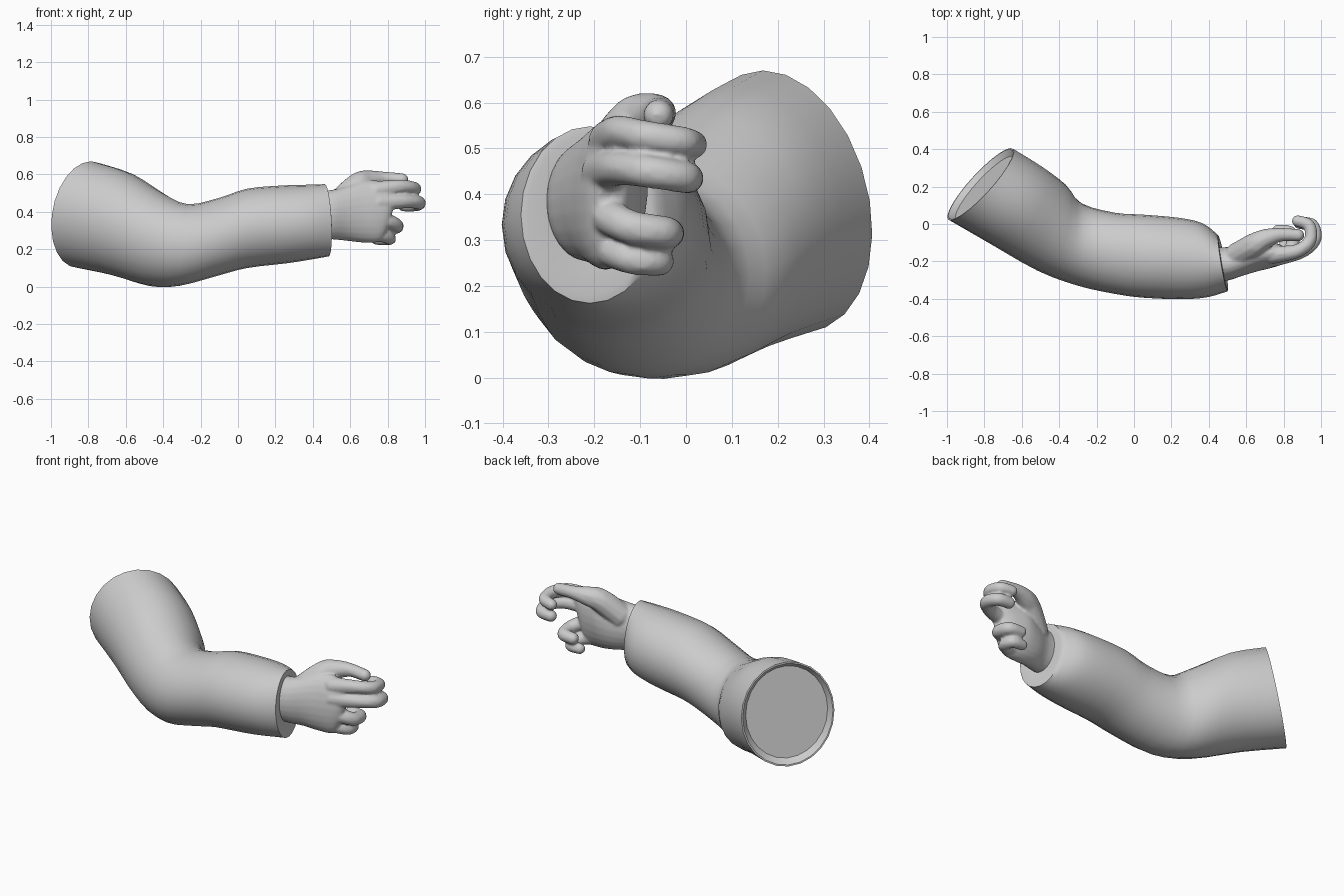
import bpy, bmesh, math
from mathutils import Vector, Matrix

SIDES = 24


def catmull(rows, steps):
    """Smoothly interpolate rows of numbers."""
    out = []
    n = len(rows)
    for i in range(n - 1):
        p = [rows[max(0, min(n - 1, i + k))] for k in (-1, 0, 1, 2)]
        for s in range(steps):
            t = s / steps
            out.append([0.5 * (2 * b + (c - a) * t + (2 * a - 5 * b + 4 * c - d) * t * t
                               + (3 * b - a - 3 * c + d) * t ** 3) for a, b, c, d in zip(*p)])
    out.append(list(rows[-1]))
    return out


def loft(bm, rows):
    """Closed skin over oval sections (cx, cy, cz, hx, hy, vx, vy, vz)."""
    rings = []
    for cx, cy, cz, hx, hy, vx, vy, vz in rows:
        ring = []
        for k in range(SIDES):
            a = math.tau * k / SIDES
            c, s = math.cos(a), math.sin(a)
            ring.append(bm.verts.new((cx + hx * c + vx * s, cy + hy * c + vy * s, cz + vz * s)))
        rings.append(ring)
    for r0, r1 in zip(rings, rings[1:]):
        for k in range(SIDES):
            j = (k + 1) % SIDES
            bm.faces.new((r0[k], r0[j], r1[j], r1[k]))
    bm.faces.new(rings[0])
    bm.faces.new(rings[-1])
    bmesh.ops.recalc_face_normals(bm, faces=bm.faces)


def finish(bm, name):
    me = bpy.data.meshes.new(name)
    bm.to_mesh(me)
    bm.free()
    ob = bpy.data.objects.new(name, me)
    bpy.context.collection.objects.link(ob)
    bpy.ops.object.select_all(action='DESELECT')
    ob.select_set(True)
    bpy.context.view_layer.objects.active = ob
    return ob


# Sleeve: shoulder opening, elbow bend, cuff
outer = catmull([
    (-0.82, 0.213, 0.385, 0.175, 0.188, 0.035, -0.045, 0.285),
    (-0.63, 0.10, 0.335, 0.14, 0.205, 0.035, -0.03, 0.275),
    (-0.44, -0.02, 0.253, 0.075, 0.23, 0.03, -0.01, 0.25),
    (-0.29, -0.11, 0.223, 0.01, 0.22, 0.02, 0.0, 0.218),
    (-0.10, -0.157, 0.268, 0.0, 0.217, 0.0, 0.0, 0.207),
    (0.05, -0.172, 0.312, 0.0, 0.222, 0.0, 0.0, 0.212),
    (0.25, -0.185, 0.333, 0.0, 0.217, -0.01, 0.0, 0.208),
    (0.38, -0.195, 0.345, -0.01, 0.197, -0.01, 0.0, 0.20),
    (0.475, -0.21, 0.355, -0.025, 0.15, -0.01, 0.0, 0.193)], 3)


def inset(row, f, dx, dy):
    return [row[0] + dx, row[1] + dy, row[2]] + [v * f for v in row[3:]]


start = [inset(outer[0], 0.88, 0.022, -0.02), inset(outer[0], 0.97, 0.0, 0.0)]
end = [inset(outer[-1], 0.9, 0.003, 0), inset(outer[-1], 0.6, -0.005, 0)]
bm = bmesh.new()
loft(bm, start + outer + end)
finish(bm, "sleeve")
bpy.ops.object.shade_smooth_by_angle(angle=math.radians(40))

# Hand: wrist and palm
bm = bmesh.new()
loft(bm, catmull([
    (0.42, -0.215, 0.385, 0, 0.09, 0, 0, 0.13),
    (0.50, -0.213, 0.385, 0, 0.09, 0, 0, 0.132),
    (0.58, -0.187, 0.392, 0, 0.09, 0, 0, 0.147),
    (0.66, -0.168, 0.402, 0, 0.085, 0, 0.01, 0.166),
    (0.74, -0.165, 0.402, 0, 0.068, 0, 0.01, 0.166),
    (0.79, -0.163, 0.402, -0.01, 0.05, 0.02, 0.01, 0.148),
    (0.82, -0.160, 0.41, -0.01, 0.028, 0.03, 0.01, 0.120)], 3))

# Thumb and curled fingers: points are (x, y, z, radius)
digits = [
    [(0.55, -0.17, 0.46, 0.07), (0.64, -0.115, 0.545, 0.066), (0.70, -0.08, 0.568, 0.054),
     (0.78, -0.058, 0.578, 0.038), (0.878, -0.06, 0.573, 0.034)],
    [(0.74, -0.165, 0.515, 0.05), (0.87, -0.145, 0.535, 0.038), (0.94, -0.09, 0.527, 0.035),
     (0.937, -0.01, 0.515, 0.034), (0.875, 0.016, 0.508, 0.032)],
    [(0.75, -0.18, 0.448, 0.05), (0.89, -0.148, 0.457, 0.039), (0.964, -0.085, 0.45, 0.037),
     (0.953, -0.008, 0.438, 0.036), (0.885, 0.006, 0.435, 0.034)],
    [(0.72, -0.178, 0.37, 0.048), (0.80, -0.165, 0.35, 0.041), (0.846, -0.12, 0.328, 0.038),
     (0.838, -0.05, 0.317, 0.037), (0.77, -0.036, 0.315, 0.034)],
    [(0.68, -0.175, 0.295, 0.048), (0.77, -0.155, 0.275, 0.039), (0.81, -0.115, 0.258, 0.034),
     (0.80, -0.063, 0.254, 0.033), (0.74, -0.058, 0.254, 0.031)],
]
for path in digits:
    for x, y, z, r in catmull(path, 12):
        bmesh.ops.create_icosphere(bm, subdivisions=2, radius=r,
                                   matrix=Matrix.Translation(Vector((x, y, z))))
hand = finish(bm, "hand")

# Fuse the hand into one soft skin
fuse = hand.modifiers.new("fuse", 'REMESH')
fuse.mode = 'VOXEL'
fuse.voxel_size = 0.007
fuse.use_smooth_shade = True
soft = hand.modifiers.new("soften", 'SMOOTH')
soft.factor = 0.5
soft.iterations = 6
bpy.ops.object.shade_smooth()
